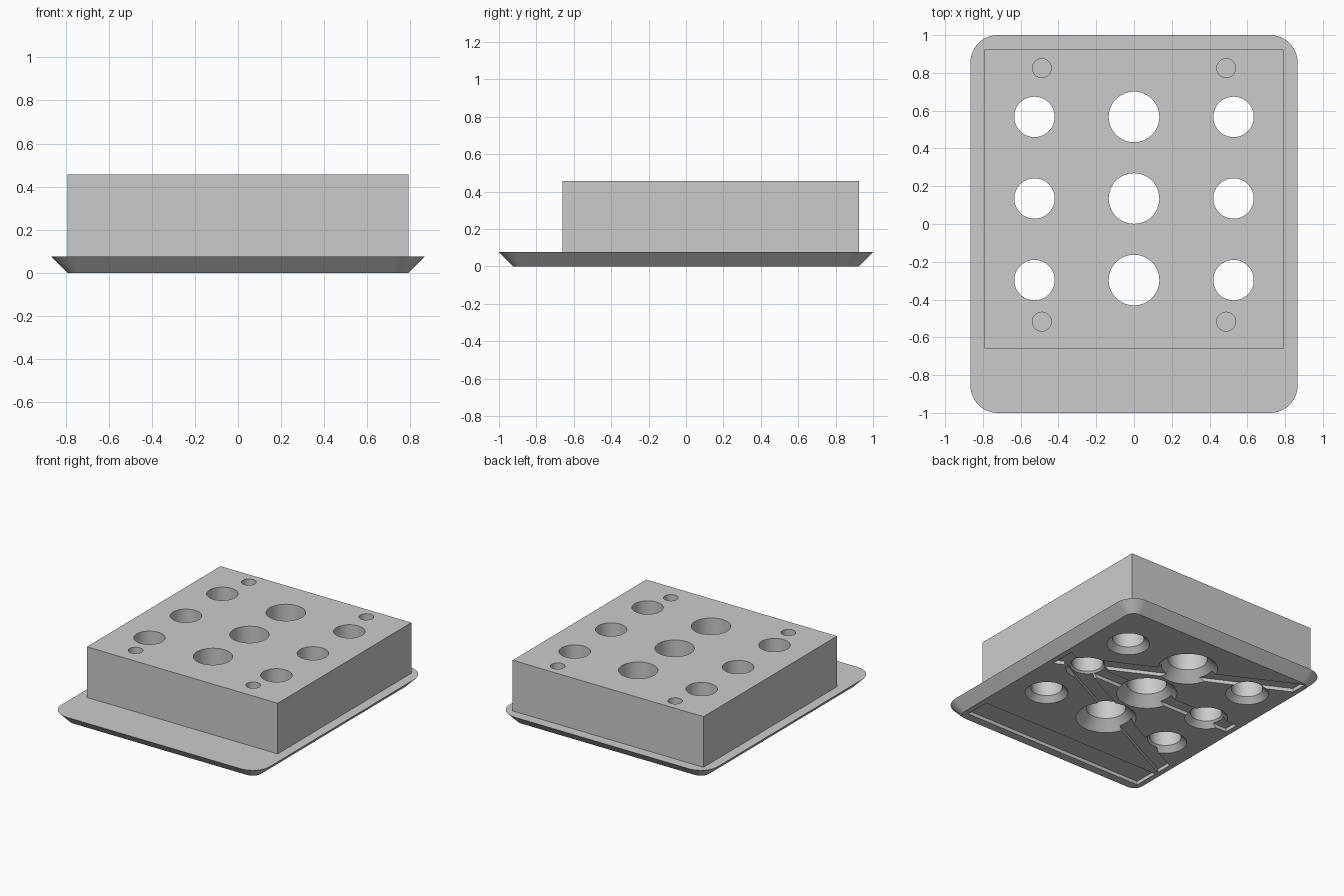
import bpy, bmesh, math

if "Cube" in bpy.data.objects:
    bpy.data.objects.remove(bpy.data.objects["Cube"])

grey = bpy.data.materials.new("plain_grey")
grey.diffuse_color = (0.6, 0.6, 0.6, 1)
grey.use_nodes = True
grey.node_tree.nodes["Principled BSDF"].inputs["Base Color"].default_value = grey.diffuse_color

PLATE_Z, BODY_Z = 0.076, 0.456
BODY_X, BODY_Y0, BODY_Y1 = 0.792, -0.66, 0.924
ROW_Y = (0.567, 0.135, -0.297)
GROOVE = 0.026


def loft(name, rings):
    """Closed solid through stacked rings of (x, y, z) points."""
    bm = bmesh.new()
    loops = [[bm.verts.new(p) for p in ring] for ring in rings]
    n = len(loops[0])
    for a, b in zip(loops, loops[1:]):
        for i in range(n):
            j = (i + 1) % n
            bm.faces.new((a[i], a[j], b[j], b[i]))
    bm.faces.new(loops[0][::-1])
    bm.faces.new(loops[-1])
    bmesh.ops.recalc_face_normals(bm, faces=bm.faces)
    me = bpy.data.meshes.new(name)
    bm.to_mesh(me)
    bm.free()
    me.materials.append(grey)
    ob = bpy.data.objects.new(name, me)
    bpy.context.collection.objects.link(ob)
    return ob


def circle(x, y, z, r, n=64):
    return [(x + r * math.cos(2 * math.pi * i / n),
             y + r * math.sin(2 * math.pi * i / n), z) for i in range(n)]


def rounded(hx, hy, r, z, steps=12):
    pts = []
    for k, (sx, sy) in enumerate(((1, 1), (-1, 1), (-1, -1), (1, -1))):
        for i in range(steps + 1):
            a = math.pi / 2 * (k + i / steps)
            pts.append((sx * (hx - r) + r * math.cos(a),
                        sy * (hy - r) + r * math.sin(a), z))
    return pts


def prism(name, outline, z0, z1):
    return loft(name, [[(x, y, z) for x, y in outline] for z in (z0, z1)])


def combine(target, tool, operation):
    mod = target.modifiers.new(operation.lower(), 'BOOLEAN')
    mod.operation, mod.object, mod.solver = operation, tool, 'EXACT'
    bpy.context.view_layer.objects.active = target
    bpy.ops.object.modifier_apply(modifier=mod.name)
    bpy.data.objects.remove(tool)


# Flared base plate with rounded corners
block = loft("drilled_block", [rounded(0.79, 0.924, 0.069, 0),
                               rounded(0.866, 1.0, 0.145, PLATE_Z)])

# Square body standing on the plate, towards the back
body = prism("body", [(-BODY_X, BODY_Y0), (BODY_X, BODY_Y0),
                      (BODY_X, BODY_Y1), (-BODY_X, BODY_Y1)], 0.04, BODY_Z)
combine(block, body, 'UNION')

# Shallow grooves underneath: front panel, cross bar and two slanted bars
E = 0.75
combine(block, prism("front_panel", [(-E, -0.86), (E, -0.86), (E, -0.67), (-E, -0.67)],
                     -0.1, GROOVE), 'DIFFERENCE')
for slope in (0, 0.5, -0.5):
    w = 0.062 if slope else 0.056
    yr, yl = (0.135 + slope * (0.68 - x) for x in (E, -E))
    combine(block, prism("groove", [(-E, yl - w), (E, yr - w), (E, yr + w), (-E, yl + w)],
                         -0.1, GROOVE), 'DIFFERENCE')

# Through holes, countersunk at 45 degrees from below
for y in ROW_Y:
    for x, r, sink in ((-0.527, 0.107, 0.039), (0, 0.134, 0.071), (0.527, 0.107, 0.039)):
        hole = loft("hole", [circle(x, y, -0.02, r + sink + 0.02),
                             circle(x, y, sink, r), circle(x, y, 0.6, r)])
        combine(block, hole, 'DIFFERENCE')

# Small blind holes in the top corners
for x in (-0.488, 0.488):
    for y in (0.825, -0.517):
        pin = loft("pin_hole", [circle(x, y, BODY_Z - 0.1, 0.05, 48),
                                circle(x, y, 0.6, 0.05, 48)])
        combine(block, pin, 'DIFFERENCE')

# Smooth round walls, sharp edges
bpy.ops.object.select_all(action='DESELECT')
block.select_set(True)
bpy.context.view_layer.objects.active = block
bpy.ops.object.shade_smooth_by_angle(angle=math.radians(30))
